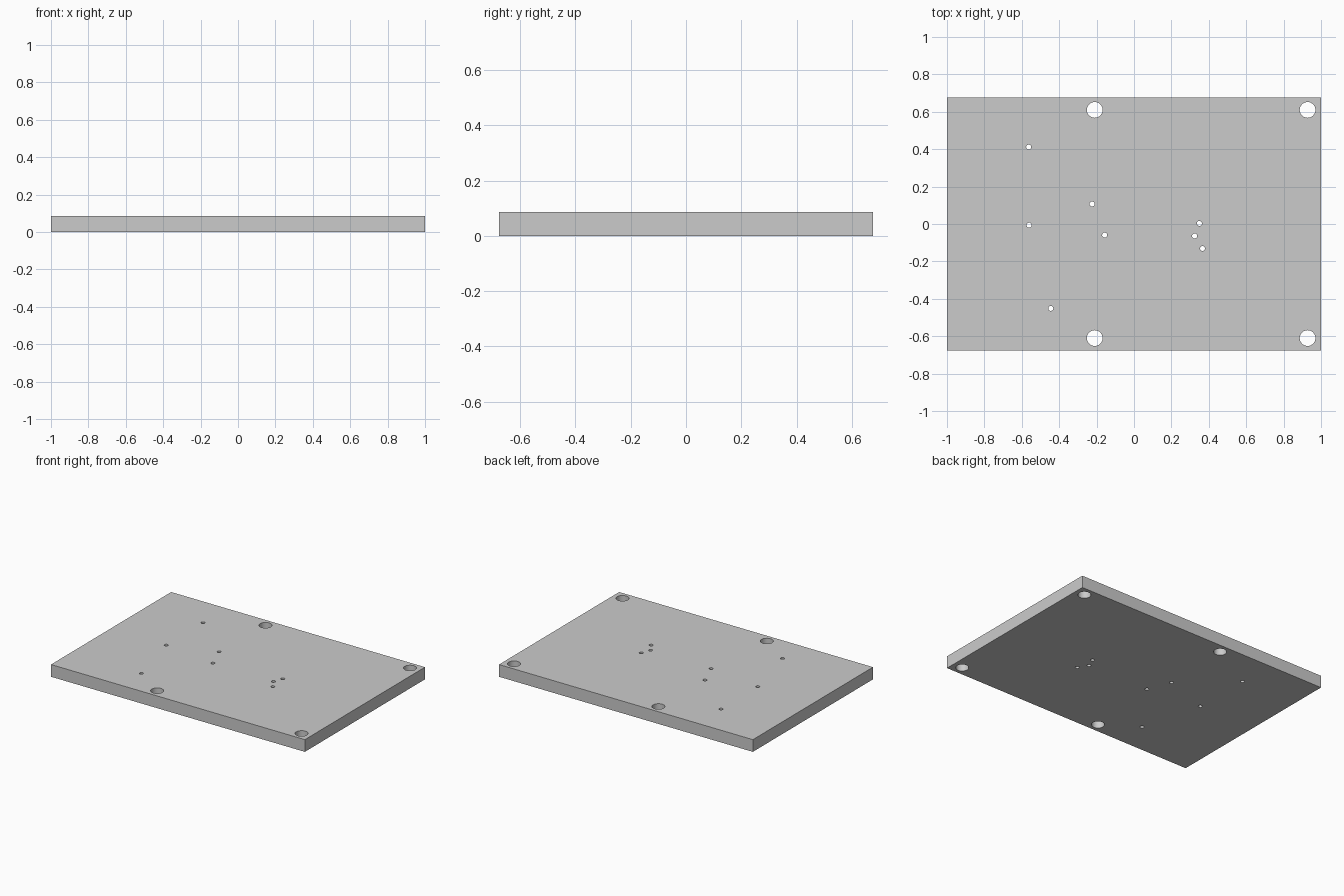
import bpy
import bmesh
from math import radians
from mathutils import Matrix

if "Cube" in bpy.data.objects:
    bpy.data.objects.remove(bpy.data.objects["Cube"])

LENGTH, WIDTH, THICK = 2.0, 1.352, 0.087
BIG_R, SMALL_R = 0.042, 0.0135

# hole centres: mounting holes mirrored front to back, then the pilot holes
big_holes = [(x, s * 0.61) for x in (-0.21, 0.928) for s in (-1, 1)]
small_holes = [(-0.563, 0.411), (-0.224, 0.107), (-0.561, -0.006), (-0.157, -0.059),
               (0.35, 0.003), (0.324, -0.064), (0.366, -0.131), (-0.445, -0.451)]


def make_object(name, bm):
    mesh = bpy.data.meshes.new(name)
    bm.to_mesh(mesh)
    bm.free()
    obj = bpy.data.objects.new(name, mesh)
    bpy.context.collection.objects.link(obj)
    return obj


def add_pin(bm, x, y, r, sides):
    bmesh.ops.create_cone(bm, cap_ends=True, segments=sides, radius1=r, radius2=r,
                          depth=THICK * 3, matrix=Matrix.Translation((x, y, THICK / 2)))


# flat plate
bm = bmesh.new()
bmesh.ops.create_cube(bm, size=1, matrix=Matrix.Translation((0, 0, THICK / 2))
                      @ Matrix.Diagonal((LENGTH, WIDTH, THICK, 1)))
plate = make_object("mounting_plate", bm)

# one cutter holding every hole
bm = bmesh.new()
for x, y in big_holes:
    add_pin(bm, x, y, BIG_R, 48)
for x, y in small_holes:
    add_pin(bm, x, y, SMALL_R, 24)
cutter = make_object("hole_cutter", bm)
cutter.hide_render = True

# drill the holes through the plate
mod = plate.modifiers.new("holes", 'BOOLEAN')
mod.operation = 'DIFFERENCE'
mod.solver = 'EXACT'
mod.object = cutter
bpy.context.view_layer.objects.active = plate
plate.select_set(True)
bpy.ops.object.modifier_apply(modifier=mod.name)
bpy.data.objects.remove(cutter)

# smooth hole walls, crisp edges
bpy.ops.object.shade_smooth_by_angle(angle=radians(30))
